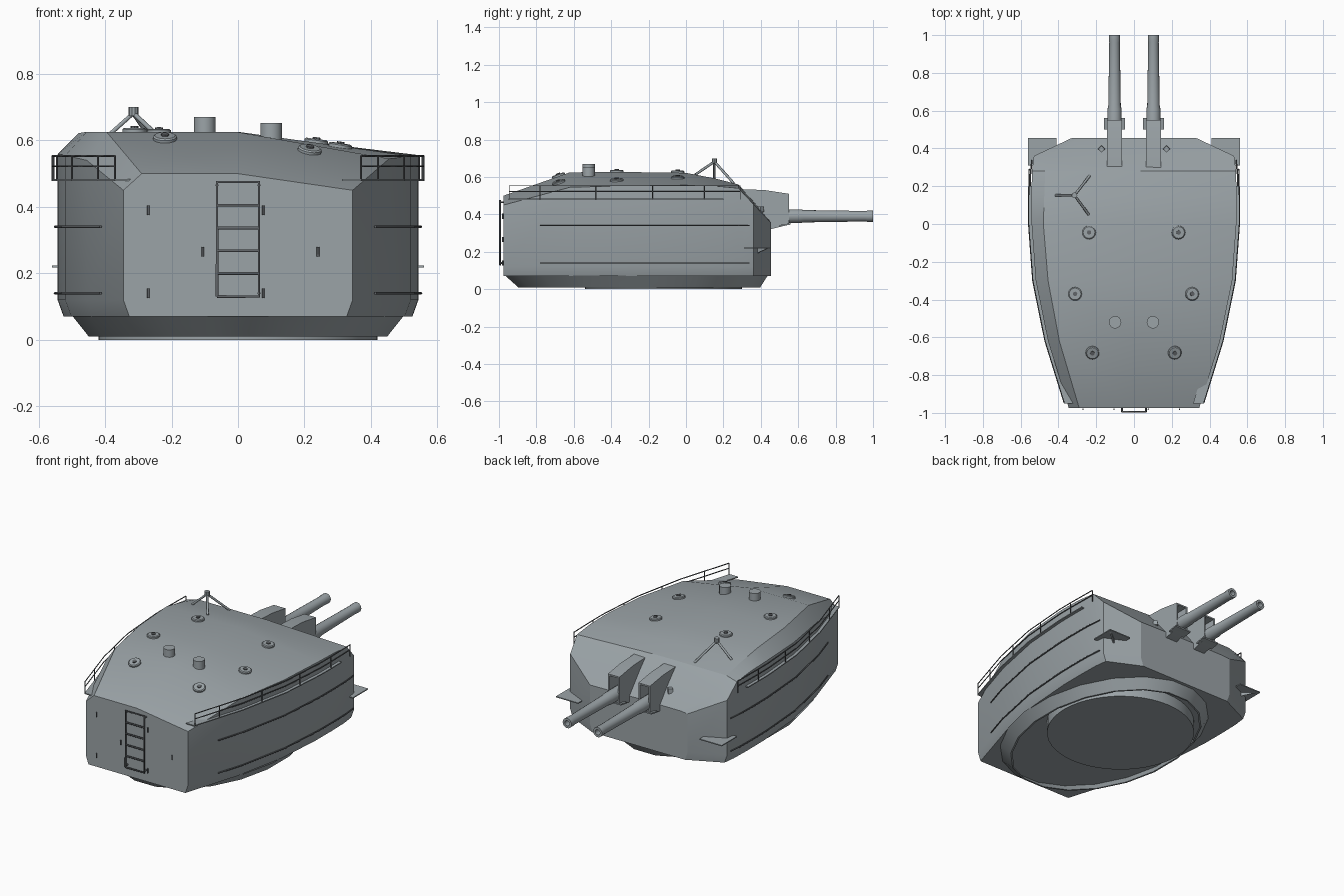
import bpy, bmesh, math
from mathutils import Vector
from mathutils.bvhtree import BVHTree

if "Cube" in bpy.data.objects:
    bpy.data.objects.remove(bpy.data.objects["Cube"])

GREY = bpy.data.materials.new("steel_grey")
GREY.diffuse_color = (0.33, 0.37, 0.39, 1)
GREY.use_nodes = True
GREY.node_tree.nodes["Principled BSDF"].inputs["Base Color"].default_value = GREY.diffuse_color
DARK = bpy.data.materials.new("dark_steel")
DARK.diffuse_color = (0.12, 0.13, 0.14, 1)
DARK.use_nodes = True
DARK.node_tree.nodes["Principled BSDF"].inputs["Base Color"].default_value = DARK.diffuse_color


def finish(name, bm, mat=GREY, angle=25):
    bmesh.ops.recalc_face_normals(bm, faces=bm.faces)
    me = bpy.data.meshes.new(name)
    bm.to_mesh(me)
    me.materials.append(mat)
    for p in me.polygons:
        p.use_smooth = True
    me.set_sharp_from_angle(angle=math.radians(angle))
    ob = bpy.data.objects.new(name, me)
    bpy.context.collection.objects.link(ob)
    return ob


def loft(bm, rings, cap_start=True, cap_end=True):
    vs = [[bm.verts.new(p) for p in r] for r in rings]
    n = len(vs[0])
    for a, b in zip(vs, vs[1:]):
        for i in range(n):
            bm.faces.new((a[i], a[(i + 1) % n], b[(i + 1) % n], b[i]))
    if cap_start:
        bm.faces.new(vs[0])
    if cap_end:
        bm.faces.new(vs[-1])


def lathe(name, profile, origin, axis=(0, 0, 1), n=16, mat=GREY):
    # profile: (radius, distance along axis)
    q = Vector((0, 0, 1)).rotation_difference(Vector(axis))
    bm = bmesh.new()
    loft(bm, [[Vector(origin) + q @ Vector((r * math.cos(2 * math.pi * i / n),
               r * math.sin(2 * math.pi * i / n), h)) for i in range(n)] for r, h in profile])
    return finish(name, bm, mat, 35)


def prism(name, pts, offset, mat=GREY):
    bm = bmesh.new()
    loft(bm, [[Vector(p) for p in pts], [Vector(p) + Vector(offset) for p in pts]])
    return finish(name, bm, mat)


def rods(name, paths, r=0.0035, mat=DARK):
    cu = bpy.data.curves.new(name, 'CURVE')
    cu.dimensions = '3D'
    cu.bevel_depth, cu.bevel_resolution, cu.use_fill_caps = r, 1, True
    for path in paths:
        s = cu.splines.new('POLY')
        s.points.add(len(path) - 1)
        for pt, co in zip(s.points, path):
            pt.co = (*co, 1)
    cu.materials.append(mat)
    ob = bpy.data.objects.new(name, cu)
    bpy.context.collection.objects.link(ob)
    return ob


# Armoured gunhouse, lofted front to back: y, half width, right wall top,
# roof height, left roof break x, left wall top
ST = [(-.975, .345, .45, .50, -.29, .45), (-.62, .455, .545, .625, -.395, .54),
      (-.3, .52, .553, .626, -.455, .555), (0, .542, .556, .622, -.48, .56),
      (.15, .543, .552, .593, -.475, .557), (.28, .54, .54, .56, -.47, .54),
      (.36, .53, .455, .475, -.45, .455), (.455, .33, .355, .36, -.28, .355)]
bm = bmesh.new()
loft(bm, [[(w - .018, y, .07), (w, y, .12), (w, y, zr), (0, y, zc), (xl, y, zc),
           (-w, y, zl), (-w, y, .12), (-w + .018, y, .07)] for y, w, zr, zc, xl, zl in ST])
bmesh.ops.recalc_face_normals(bm, faces=bm.faces)
hull_tree = BVHTree.FromBMesh(bm)
finish("gunhouse", bm, angle=20)


def half_width(y):
    for a, b in zip(ST, ST[1:]):
        if y <= b[0]:
            return a[1] + (b[1] - a[1]) * (y - a[0]) / (b[0] - a[0])
    return ST[-1][1]


def roof(x, y):
    co, no, _, _ = hull_tree.ray_cast(Vector((x, y, 2)), Vector((0, 0, -1)))
    return co, no


def ellipse(a, b, cy, z, n=20):
    return [(a * math.cos(2 * math.pi * (i + .5) / n), cy + b * math.sin(2 * math.pi * (i + .5) / n), z)
            for i in range(n)]


# Oval hollow skirt and turntable disc underneath
bm = bmesh.new()
loft(bm, [ellipse(.505, .71, -.265, .072), ellipse(.455, .655, -.25, .01),
          ellipse(.445, .645, -.25, .01), ellipse(.485, .69, -.265, .068)], False, False)
finish("base_skirt", bm)
lathe("turntable", [(.42, 0), (.42, .075)], (0, -.12, 0), n=48)

# Guns with slotted shields
for side, sx in (("left", -1), ("right", 1)):
    x = .103 * sx
    bm = bmesh.new()
    prof = [(.22, .50), (.29, .535), (.42, .53), (.55, .51), (.55, .345), (.45, .32), (.3, .32)]
    loft(bm, [[(x + d, y, z) for y, z in prof] for d in (-.039, .039)])
    bmesh.ops.recalc_face_normals(bm, faces=bm.faces)
    front = [f for f in bm.faces if f.normal.y > .99]
    bmesh.ops.inset_individual(bm, faces=front, thickness=.013)
    bmesh.ops.inset_individual(bm, faces=front, thickness=.001, depth=-.09)
    finish(side + "_gun_shield", bm)
    prism(side + "_shield_lip", [(x - .055, .50, .335), (x + .055, .50, .335),
          (x + .055, .56, .345), (x - .055, .56, .345)], (0, 0, .008))
    lathe(side + "_barrel", [(.037, 0), (.037, .17), (.033, .19), (.028, .52), (.03, .53), (.03, .56),
          (.016, .56), (.016, .48)], (x, .44, .39), (0, 1, 0), 16)

    # Corner platform with gusset
    c = [(.41 * sx, .31, .218), (.56 * sx, .31, .218), (.56 * sx, .455, .218), (.41 * sx, .455, .218)]
    prism(side + "_corner_platform", c, (0, 0, .006))
    prism(side + "_platform_gusset", [(.45 * sx, .37, .218), (.54 * sx, .44, .218), (.45 * sx, .37, .185)],
          (.006, -.006, 0))

    # Wall grab rods, following the plan curve
    ys = [-.78 + .08 * i for i in range(15)]
    rods(side + "_wall_rods", [[(sx * (half_width(y) + .008), y, z) for y in ys] for z in (.14, .34)], .004)

    # Walkway ledge
    ys = [-.95, -.8, -.62, -.45, -.3, -.15, 0, .1, .2]
    bm = bmesh.new()
    loft(bm, [[(sx * (half_width(y) + o), y, z) for o, z in
               ((-.04, .478), (.018, .478), (.018, .484), (-.04, .484))] for y in ys])
    finish(side + "_walkway", bm)

    # Railing
    ys = [-.945, -.78, -.62, -.48, -.3, -.18, 0, .1, .29]
    line = lambda y, z: (sx * (half_width(y) + .016), y, z)
    paths = [[line(y, z) for y in ys] for z in (.522, .553)]
    paths += [[line(y, .48), line(y, .553)] for y in (-.945, -.78, -.48, -.18, .1, .29)]
    rods(side + "_railing", paths, .003)

    # Sight hood on the front glacis
    co, no = roof(.172 * sx, .397)
    lathe(side + "_sight_hood", [(.02, -.01), (.017, .018)], co, (0, 0, 1), 4)

    # Roof ventilator
    co, no = roof(.1 * sx, -.52)
    lathe(side + "_ventilator", [(.033, -.02), (.033, .045)], co, (0, 0, 1), 14)

# Round roof hatches with hub
for i, (x, y) in enumerate([(-.238, -.045), (.235, -.045), (-.312, -.37), (.307, -.37),
                            (-.22, -.68), (.215, -.68)]):
    co, no = roof(x, y)
    lathe(f"roof_hatch_{i + 1}", [(.036, -.01), (.036, .008), (.031, .012)], co, no, 16)
    lathe(f"hatch_hub_{i + 1}", [(.012, .01), (.012, .017)], co, no, 8, DARK)

# Tripod on the roof
apex = Vector((-.315, .152, .682))
feet = [roof(x, y)[0] for x, y in ((-.235, .255), (-.415, .152), (-.24, .05))]
rods("tripod_legs", [[apex, f] for f in feet], .007, GREY)
lathe("tripod_head", [(.015, -.008), (.015, .018)], apex, n=10)

# Ladder on the end plate, with stand-offs
L, yl = .063, -.994
paths = [[(-L, yl, .13), (L, yl, .13), (L, yl, .475), (-L, yl, .475), (-L, yl, .13)]]
paths += [[(-L, yl, z), (L, yl, z)] for z in (.2, .268, .336, .405)]
paths += [[(s * L, yl, z), (s * L, -.97, z)] for s in (-1, 1) for z in (.14, .465)]
rods("ladder", paths, .005)

# Small grab handles on the end plate
rods("end_plate_handles", [[(x, -.98, z - .014), (x, -.98, z + .014)] for x, z in
     ((-.27, .39), (.076, .39), (-.106, .265), (.241, .265), (-.27, .14), (.076, .14))], .004)
